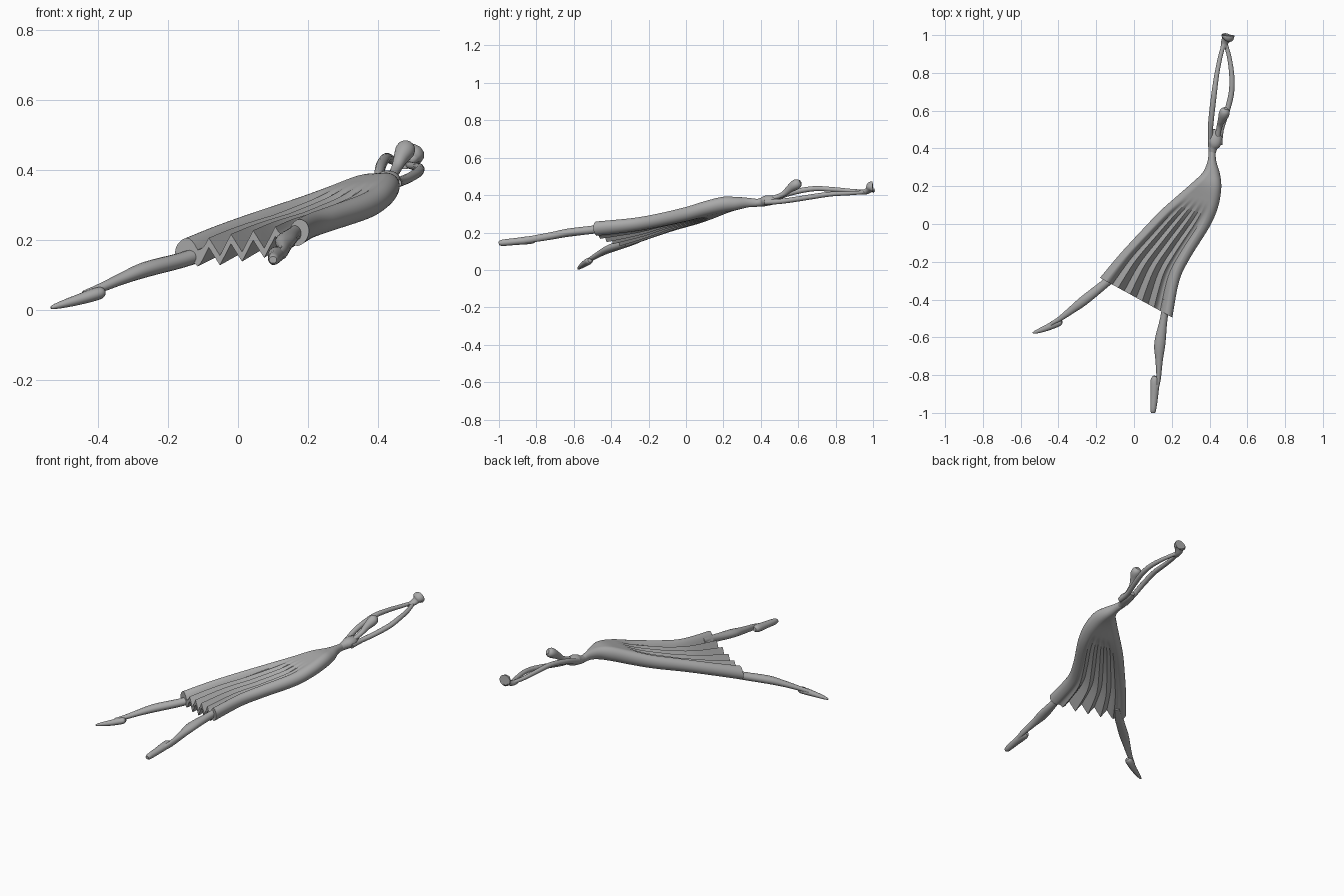
import bpy, bmesh, math
from mathutils import Vector

default = bpy.data.objects.get("Cube")
if default:
    bpy.data.objects.remove(default, do_unlink=True)

grey = bpy.data.materials.new("plain_grey")
grey.use_nodes = True
colour = (0.4, 0.4, 0.4, 1)
grey.diffuse_color = colour
grey.node_tree.nodes["Principled BSDF"].inputs["Base Color"].default_value = colour


def refine(rows, steps):
    """Catmull-Rom interpolation of rows of numbers."""
    out = []
    last = len(rows) - 1
    for i in range(last):
        a, b, c, d = rows[max(i - 1, 0)], rows[i], rows[i + 1], rows[min(i + 2, last)]
        for k in range(steps):
            t = k / steps
            out.append([q + t / 2 * (r - p + t * (2 * p - 5 * q + 4 * r - s + t * (3 * (q - r) + s - p)))
                        for p, q, r, s in zip(a, b, c, d)])
    out.append(list(rows[-1]))
    return out


def loft(name, rings, angle=40):
    """Skin closed rings; both ends are closed by strips across the ring."""
    bm = bmesh.new()
    loops = [[bm.verts.new(p) for p in ring] for ring in rings]
    n = len(loops[0])
    for lo, hi in zip(loops, loops[1:]):
        for i in range(n):
            j = (i + 1) % n
            bm.faces.new((lo[i], lo[j], hi[j], hi[i]))
    for end in (loops[0], loops[-1]):
        for i in range(n // 2 - 1):
            quad = (end[i], end[i + 1], end[n - 2 - i], end[n - 1 - i])
            bm.faces.new(tuple(dict.fromkeys(quad)))
    bmesh.ops.recalc_face_normals(bm, faces=bm.faces)
    mesh = bpy.data.meshes.new(name)
    bm.to_mesh(mesh)
    bm.free()
    mesh.materials.append(grey)
    ob = bpy.data.objects.new(name, mesh)
    bpy.context.collection.objects.link(ob)
    bpy.ops.object.select_all(action="DESELECT")
    ob.select_set(True)
    bpy.context.view_layer.objects.active = ob
    bpy.ops.object.shade_smooth_by_angle(angle=math.radians(angle))
    return ob


def limb(name, path, sides=16, steps=4):
    """Tube through rows of x, y, z, half width, half height."""
    rows = refine(path, steps)
    centres = [Vector(r[:3]) for r in rows]
    rings = []
    for i, row in enumerate(rows):
        along = (centres[min(i + 1, len(rows) - 1)] - centres[max(i - 1, 0)]).normalized()
        side = along.cross(Vector((0, 0, 1))).normalized()
        up = side.cross(along)
        ring = []
        for k in range(sides):
            a = 2 * math.pi * (k + 0.5) / sides
            ring.append(centres[i] + side * row[3] * math.cos(a) + up * row[4] * math.sin(a))
        rings.append(ring)
    return loft(name, rings)


# Pleated dress: left edge xyz, right edge xyz, edge radius, pleat depth
stations = [
    (-.18, -.285, .162, .203, -.495, .226, .038, .028),
    (-.08, -.165, .205, .24, -.3, .245, .036, .022),
    (.03, -.045, .245, .3, -.175, .265, .036, .015),
    (.14, .07, .28, .4, -.015, .3, .038, .007),
    (.23, .15, .31, .445, .09, .33, .041, 0),
    (.31, .22, .34, .462, .19, .352, .042, 0),
    (.365, .275, .355, .455, .265, .355, .035, 0),
    (.39, .335, .36, .435, .335, .36, .025, 0),
    (.395, .39, .358, .432, .39, .358, .02, 0),
]
FOLDS, SPAN, CAP = 5, 40, 10


def dress_ring(row):
    outer_l, outer_r = Vector(row[:3]), Vector(row[3:6])
    radius, pleat = row[6], max(row[7], 0)
    across = outer_l - outer_r
    width = across.length
    across.normalize()
    cap = min(radius, width * 0.48)
    left, right = outer_l - across * cap, outer_r + across * cap
    up = Vector((0, 0, 1))
    top, bottom = [], []
    # rounded edge over the right leg, split into upper and lower halves
    for k in range(CAP):
        a = math.pi / 2 * (k + 0.5) / CAP
        flat, rise = across * -cap * math.cos(a), up * radius * math.sin(a)
        top.append(right + flat + rise)
        bottom.append(right + flat - rise)
    # zigzag cloth between the legs
    for k in range(SPAN + 1):
        s = k / SPAN
        wave = abs((s * FOLDS) % 1 * 2 - 1) * 2 - 1
        fade = min(1, 6 * min(s, 1 - s))
        thin = fade * min(1, pleat / 0.015)
        half = radius * (1 - thin) + 0.014 * thin
        mid = right.lerp(left, s) + up * fade * pleat * (wave - 0.5)
        top.append(mid + up * half)
        bottom.append(mid - up * half)
    # rounded edge over the left leg
    for k in reversed(range(CAP)):
        a = math.pi / 2 * (k + 0.5) / CAP
        flat, rise = across * cap * math.cos(a), up * radius * math.sin(a)
        top.append(left + flat + rise)
        bottom.append(left + flat - rise)
    return top + bottom[::-1]


loft("dress", [dress_ring(r) for r in refine(stations, 5)], 35)

# Legs and pointed feet
limb("left_leg", [
    (.175, -.4, .23, .022, .022), (.158, -.5, .215, .02, .022),
    (.137, -.63, .199, .03, .022), (.133, -.72, .182, .02, .02),
    (.13, -.82, .165, .012, .018), (.118, -.88, .155, .011, .015)])
limb("left_foot", [
    (.113, -.805, .163, .012, .012), (.111, -.83, .16, .024, .021),
    (.107, -.91, .152, .021, .019), (.102, -.98, .145, .016, .017),
    (.1, -1, .143, .011, .01)])
limb("right_leg", [
    (-.09, -.26, .165, .024, .022), (-.165, -.325, .141, .024, .022),
    (-.265, -.405, .115, .026, .022), (-.33, -.455, .09, .02, .017),
    (-.39, -.5, .064, .014, .013), (-.44, -.53, .045, .01, .01)])
limb("right_foot", [
    (-.383, -.513, .052, .012, .01), (-.4, -.52, .047, .022, .018),
    (-.46, -.549, .028, .017, .015), (-.515, -.57, .012, .01, .009),
    (-.535, -.577, .006, .004, .004)])

# Upper body, and the head tipped back on its neck
limb("bodice", [
    (.413, .37, .358, .018, .019), (.418, .405, .362, .025, .024),
    (.427, .43, .37, .036, .028), (.43, .465, .373, .034, .024),
    (.435, .5, .375, .016, .012)])
limb("neck_and_head", [
    (.437, .44, .375, .014, .012), (.452, .515, .402, .015, .014),
    (.464, .55, .43, .02, .02), (.476, .58, .452, .028, .027),
    (.482, .6, .463, .025, .025), (.486, .612, .47, .012, .012)])

# Arms curving together overhead
limb("right_arm", [
    (.408, .41, .358, .016, .016), (.404, .48, .385, .014, .016),
    (.409, .56, .412, .015, .015), (.423, .68, .434, .015, .014),
    (.438, .79, .43, .013, .013), (.458, .89, .422, .012, .011),
    (.478, .96, .42, .011, .01)], 12)
limb("left_arm", [
    (.452, .42, .362, .016, .015), (.462, .5, .366, .014, .014),
    (.49, .59, .378, .015, .014), (.515, .69, .394, .015, .014),
    (.518, .78, .406, .014, .013), (.505, .88, .41, .012, .011),
    (.483, .96, .416, .011, .01)], 12)

# Joined hands flaring upward
limb("hands", [
    (.475, .93, .414, .017, .012), (.48, .96, .418, .02, .015),
    (.49, .98, .43, .026, .018), (.496, .99, .441, .034, .03),
    (.497, .999, .443, .036, .032)], 12)
